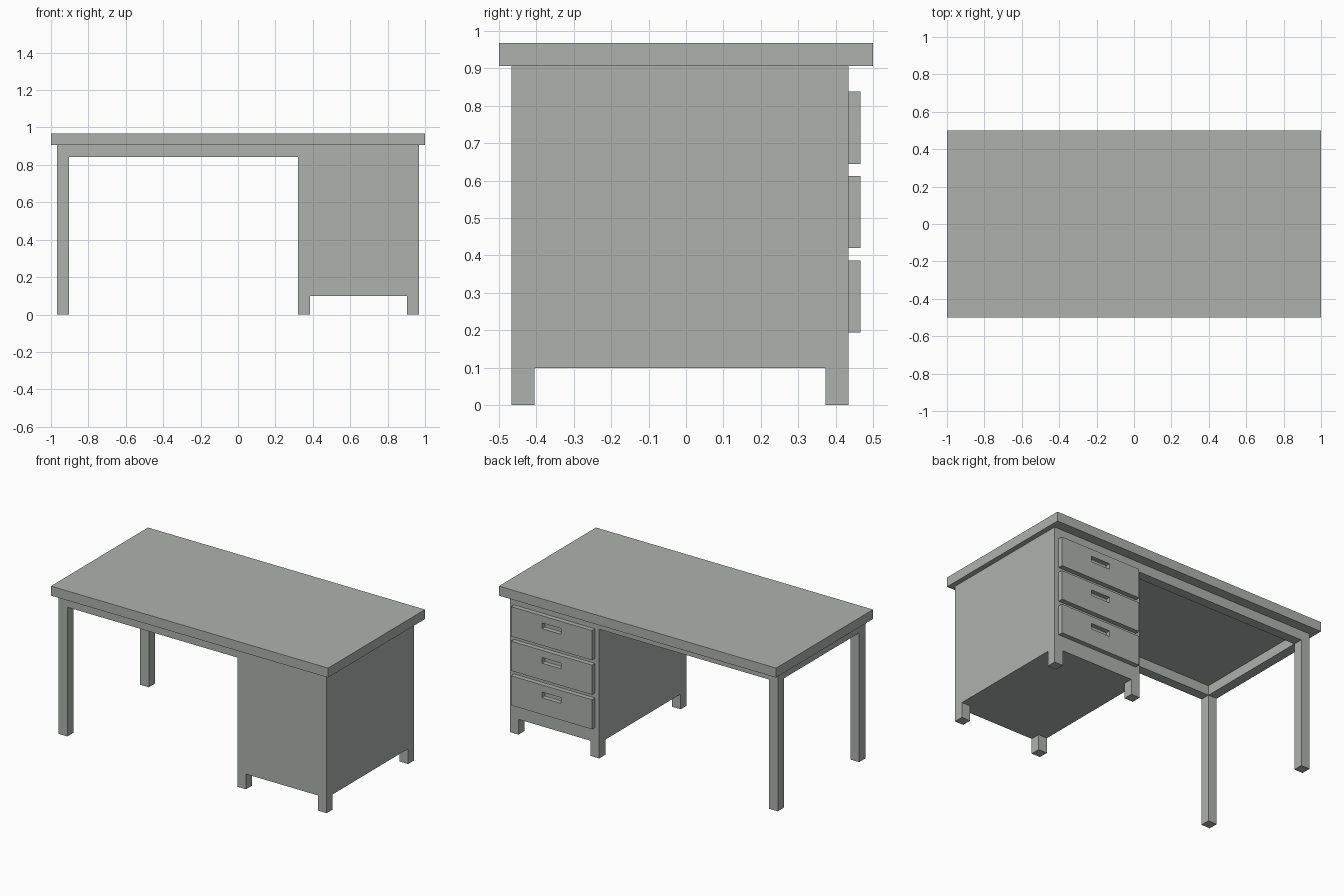
import bpy

if "Cube" in bpy.data.objects:
    bpy.data.objects.remove(bpy.data.objects["Cube"])

mat = bpy.data.materials.new("grey")
mat.diffuse_color = (0.42, 0.45, 0.43, 1)
mat.use_nodes = True
mat.node_tree.nodes["Principled BSDF"].inputs["Base Color"].default_value = mat.diffuse_color


def box(name, x, y, z):
    """Axis-aligned box from (min, max) ranges."""
    (x0, x1), (y0, y1), (z0, z1) = x, y, z
    bpy.ops.mesh.primitive_cube_add(size=1)
    ob = bpy.context.object
    ob.name = name
    for v in ob.data.vertices:
        v.co = (x1 if v.co.x > 0 else x0,
                y1 if v.co.y > 0 else y0,
                z1 if v.co.z > 0 else z0)
    ob.data.materials.append(mat)
    return ob


T = 0.0625                       # leg and apron thickness
XL, XR, XC = -0.967, 0.967, 0.322  # outer left, outer right, cabinet inner side
YF, YB = -0.467, 0.435           # front and back of the frame
ZA, ZT = 0.843, 0.906            # apron underside, table top underside
ZC = 0.099                       # cabinet underside

# Table top
box("table_top", (-1, 1), (-0.5, 0.5), (ZT, 0.968))

# Legs and aprons
for side, y in (("front", (YF, YF + T)), ("back", (YB - T, YB))):
    box(side + "_left_leg", (XL, XL + T), y, (0, ZT))
    box(side + "_apron", (XL + T, XC), y, (ZA, ZT))
    box(side + "_cabinet_foot_left", (XC, XC + T), y, (0, ZC))
    box(side + "_cabinet_foot_right", (XR - T, XR), y, (0, ZC))
box("left_apron", (XL, XL + T), (YF + T, YB - T), (ZA, ZT))

# Cabinet
box("cabinet", (XC, XR), (YF, YB), (ZC, ZT))

# Drawers with recessed grip slots
for i in range(3):
    top = 0.838 - i * 0.2255
    drawer = box(f"drawer_{i + 1}", (0.352, 0.937), (YB - 0.01, 0.466), (top - 0.193, top))
    cutter = box(f"slot_cutter_{i + 1}", (0.5755, 0.7135), (0.436, 0.5), (top - 0.084, top - 0.047))
    cutter.hide_render = True
    cutter.hide_set(True)
    cut = drawer.modifiers.new("slot", 'BOOLEAN')
    cut.operation = 'DIFFERENCE'
    cut.solver = 'EXACT'
    cut.object = cutter
